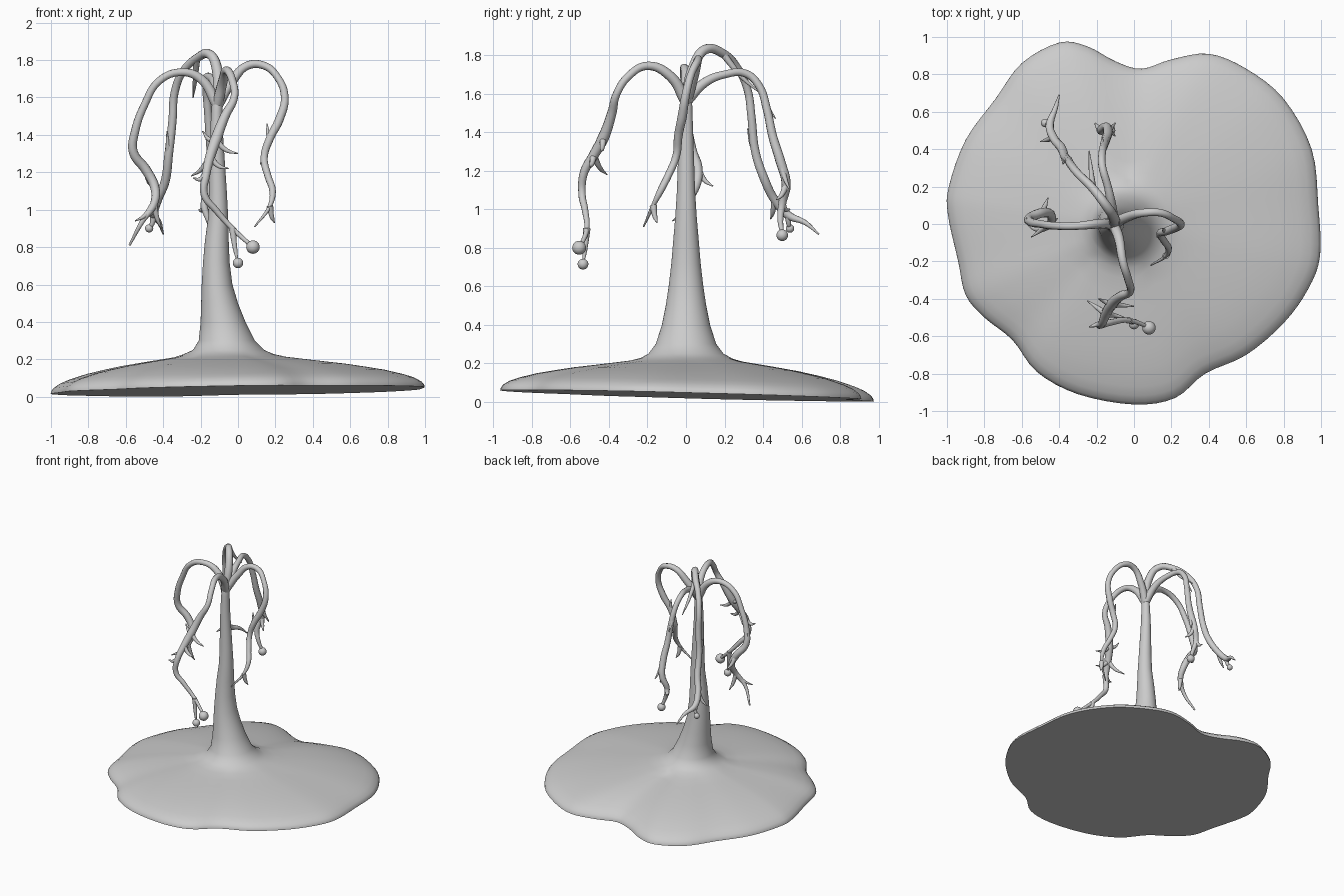
import bpy, bmesh, math
from mathutils import Vector


def finish(obj, angle=60):
    bpy.ops.object.select_all(action='DESELECT')
    obj.select_set(True)
    bpy.context.view_layer.objects.active = obj
    bpy.ops.object.shade_smooth_by_angle(angle=math.radians(angle))


def spline_value(p0, p1, p2, p3, t):
    return 0.5 * (2 * p1 + (p2 - p0) * t + (2 * p0 - 5 * p1 + 4 * p2 - p3) * t * t
                  + (3 * p1 - p0 - 3 * p2 + p3) * t ** 3)


# Wavy ground outline, anticlockwise
outline = [(.985, .1), (.95, .4), (.8, .67), (.6, .83), (.4, .91), (.2, .88), (.04, .83),
           (-.1, .87), (-.25, .95), (-.4, .97), (-.6, .86), (-.74, .67), (-.9, .45),
           (-.99, .2), (-.995, .05), (-.94, -.2), (-.9, -.38), (-.8, -.5), (-.65, -.62),
           (-.52, -.79), (-.3, -.91), (0, -.965), (.22, -.93), (.38, -.8), (.6, -.7),
           (.8, -.53), (.93, -.35), (.995, -.17)]
pts = [Vector(p) for p in outline]
n = len(pts)
rim = [spline_value(pts[i - 1], pts[i], pts[(i + 1) % n], pts[(i + 2) % n], k / 4)
       for i in range(n) for k in range(4)]
middle = Vector((-.06, 0))

# Mound rings: (fraction of outline, height); tilt fades toward the trunk
mound = [(1, .033), (.998, .045), (.985, .063), (.95, .085), (.9, .104), (.8, .132),
         (.7, .152), (.6, .17), (.5, .184), (.4, .198), (.3, .212)]
# Trunk rings: (x min, x max, y half width, z)
trunk = [(-.29, .19, .235, .228), (-.24, .14, .195, .25), (-.21, .09, .157, .3),
         (-.2, .04, .125, .4), (-.197, 0, .105, .5), (-.194, -.03, .09, .6),
         (-.187, -.045, .076, .72), (-.176, -.05, .066, .84), (-.158, -.053, .055, .97),
         (-.155, -.06, .047, 1.1), (-.153, -.07, .042, 1.25), (-.15, -.08, .037, 1.4),
         (-.143, -.083, .033, 1.52), (-.135, -.083, .03, 1.62), (-.12, -.095, .014, 1.65)]

bm = bmesh.new()
rings = []
for f, z in mound:
    ring = []
    for p in rim:
        q = middle + (p - middle) * f
        tilt = (.015 * p.x - .027 * p.y) * f * f
        ring.append(bm.verts.new((q.x, q.y, z + tilt)))
    rings.append(ring)
for x0, x1, ry, z in trunk:
    ring = []
    for p in rim:
        a = math.atan2(p.y, p.x - middle.x)
        ring.append(bm.verts.new(((x0 + x1) / 2 + (x1 - x0) / 2 * math.cos(a),
                                  ry * math.sin(a), z)))
    rings.append(ring)
for lower, upper in zip(rings, rings[1:]):
    for i in range(len(rim)):
        j = (i + 1) % len(rim)
        bm.faces.new((lower[i], lower[j], upper[j], upper[i]))
bm.faces.new(rings[-1])
bm.faces.new(rings[0][::-1])
bmesh.ops.recalc_face_normals(bm, faces=bm.faces)
mesh = bpy.data.meshes.new("ground_and_trunk")
bm.to_mesh(mesh)
bm.free()
ground = bpy.data.objects.new("ground_and_trunk", mesh)
bpy.context.collection.objects.link(ground)
finish(ground)


def branch(name, path, radii, twigs=()):
    """Drooping limb: radii are spread along the path; twigs are tapering spikes."""
    cu = bpy.data.curves.new(name, 'CURVE')
    cu.dimensions = '3D'
    cu.bevel_depth = 1
    cu.bevel_resolution = 3
    cu.resolution_u = 6
    cu.use_fill_caps = True

    def add(points, rs):
        s = cu.splines.new('BEZIER')
        s.bezier_points.add(len(points) - 1)
        for i, (bp, p) in enumerate(zip(s.bezier_points, points)):
            bp.co = p
            bp.handle_left_type = bp.handle_right_type = 'AUTO'
            u = i / (len(points) - 1) * (len(rs) - 1)
            k = min(int(u), len(rs) - 2)
            bp.radius = rs[k] + (rs[k + 1] - rs[k]) * (u - k)

    add(path, radii)
    for idx, tip in twigs:
        a, b = Vector(path[idx]), Vector(tip)
        mid = (a + b) / 2 + Vector((0, 0, -.018))
        add([a, mid, b], [.019, .012, .003])
    obj = bpy.data.objects.new(name, cu)
    bpy.context.collection.objects.link(obj)
    bpy.ops.object.select_all(action='DESELECT')
    obj.select_set(True)
    bpy.context.view_layer.objects.active = obj
    bpy.ops.object.convert(target='MESH')
    finish(bpy.context.view_layer.objects.active)


root = (-.11, 0, 1.56)
branch("front_branch",
       [root, (-.08, -.08, 1.69), (-.06, -.2, 1.745), (-.03, -.3, 1.69), (-.02, -.36, 1.6),
        (-.07, -.385, 1.5), (-.12, -.43, 1.37), (-.15, -.48, 1.28), (-.17, -.53, 1.19),
        (-.18, -.54, 1.08), (-.12, -.525, 1.0), (-.03, -.515, .9), (.08, -.55, .8)],
       [.03, .022, .02, .03, .022, .017, .01],
       [(6, (0, -.44, 1.3)), (6, (-.19, -.4, 1.42)), (7, (-.25, -.41, 1.18)),
        (7, (-.05, -.5, 1.22)), (8, (-.24, -.55, 1.17)), (11, (0, -.535, .71))])
branch("right_branch",
       [root, (-.03, .04, 1.69), (.05, .06, 1.77), (.14, .06, 1.77), (.21, .03, 1.71),
        (.25, 0, 1.6), (.22, -.02, 1.48), (.17, -.04, 1.38), (.14, -.05, 1.28),
        (.16, -.09, 1.18), (.185, -.13, 1.1), (.17, -.17, 1.02), (.09, -.22, .91)],
       [.03, .022, .019, .024, .02, .018, .004],
       [(11, (.195, -.15, .93)), (7, (.155, -.03, 1.46)), (8, (.12, -.07, 1.25))])
branch("left_branch",
       [root, (-.2, 0, 1.7), (-.3, -.01, 1.735), (-.42, -.01, 1.69), (-.5, 0, 1.56),
        (-.55, .01, 1.42), (-.56, .03, 1.31), (-.49, .06, 1.21), (-.445, .05, 1.12),
        (-.45, 0, 1.03), (-.51, -.03, .94), (-.58, .01, .81)],
       [.03, .021, .02, .024, .027, .02, .006],
       [(7, (-.46, .14, 1.12)), (9, (-.55, -.07, .94)), (6, (-.575, .03, 1.4)),
        (9, (-.41, .03, .9))])
branch("back_left_branch",
       [root, (-.11, .04, 1.74), (-.15, .1, 1.83), (-.22, .19, 1.81), (-.3, .27, 1.73),
        (-.34, .32, 1.62), (-.35, .34, 1.48), (-.37, .36, 1.3), (-.39, .41, 1.15),
        (-.43, .46, 1.05), (-.45, .53, .97), (-.42, .62, .93), (-.4, .69, .87)],
       [.032, .025, .021, .022, .024, .022, .004],
       [(3, (-.24, .39, 1.6)), (7, (-.38, .32, 1.42)), (10, (-.475, .54, .9)),
        (9, (-.5, .44, .95))])
branch("back_branch",
       [root, (-.12, .1, 1.66), (-.14, .2, 1.7), (-.17, .31, 1.705), (-.17, .38, 1.64),
        (-.16, .42, 1.52), (-.15, .45, 1.38), (-.14, .49, 1.25), (-.15, .52, 1.13),
        (-.18, .5, 1.03), (-.16, .49, .95), (-.13, .5, .87)],
       [.03, .021, .02, .022, .026, .02, .01],
       [(4, (-.17, .465, 1.47)), (7, (-.1, .54, 1.1)), (9, (-.21, .54, 1.0)),
        (8, (-.1, .47, 1.05))])

# Hanging fruit at the twig ends
for i, (pos, r) in enumerate([((.08, -.555, .8), .036), ((0, -.535, .715), .028),
                              ((-.13, .5, .865), .03), ((-.475, .54, .9), .022)]):
    bpy.ops.mesh.primitive_uv_sphere_add(segments=20, ring_count=12, radius=r, location=pos)
    bpy.context.object.name = f"fruit_{i + 1}"
    finish(bpy.context.object)
